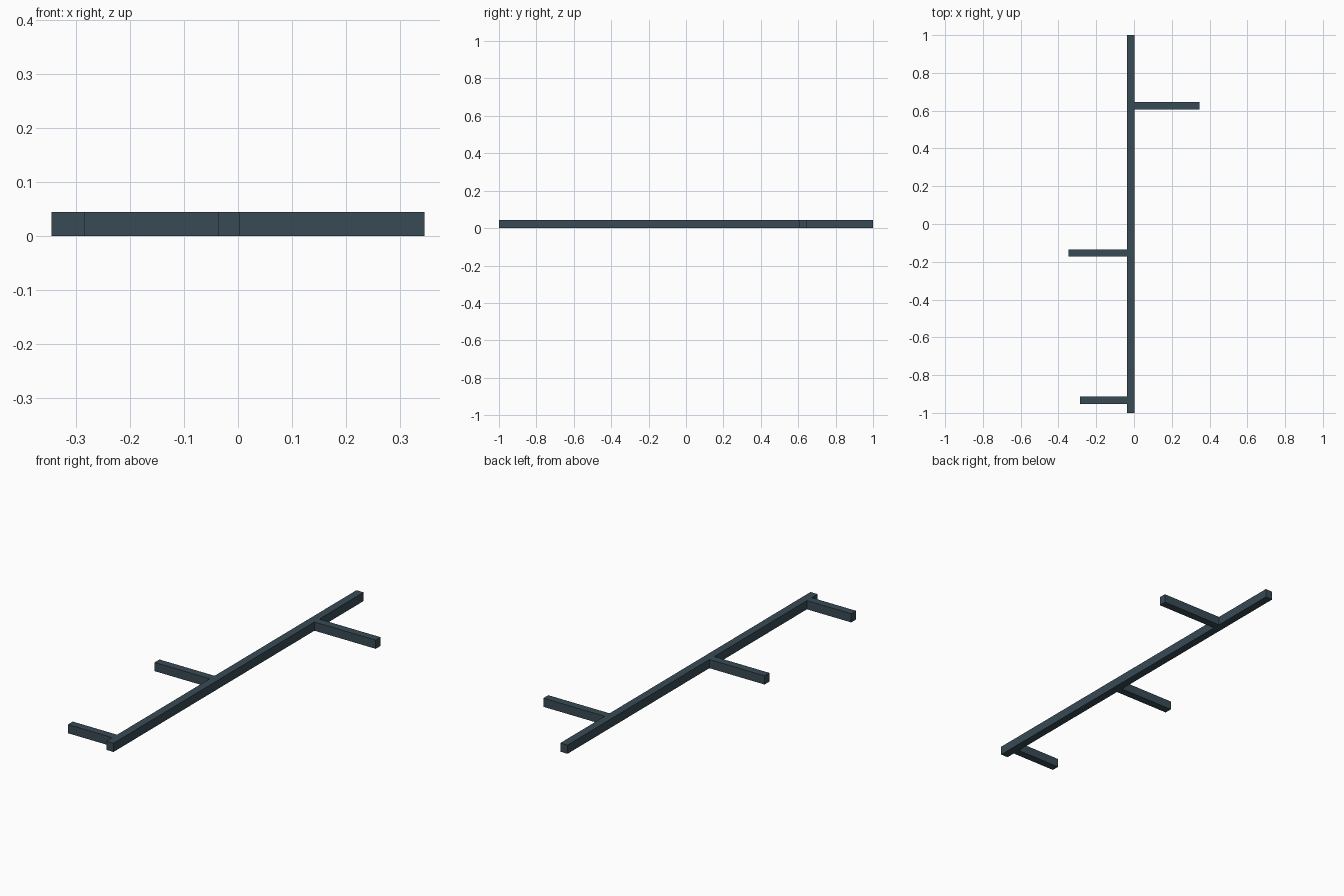
import bpy

if "Cube" in bpy.data.objects:
    bpy.data.objects.remove(bpy.data.objects["Cube"])

mat = bpy.data.materials.new("dark_slate")
mat.diffuse_color = (0.04, 0.07, 0.09, 1)
mat.use_nodes = True
mat.node_tree.nodes["Principled BSDF"].inputs["Base Color"].default_value = mat.diffuse_color

HEIGHT = 0.044


def bar(name, x0, x1, y0, y1):
    """Square-section bar lying on the floor, given by its plan extents."""
    bpy.ops.mesh.primitive_cube_add(
        size=1, location=((x0 + x1) / 2, (y0 + y1) / 2, HEIGHT / 2))
    ob = bpy.context.object
    ob.name = name
    ob.scale = (x1 - x0, y1 - y0, HEIGHT)
    bpy.ops.object.transform_apply(location=False, rotation=False, scale=True)
    ob.data.materials.append(mat)


# Long main beam, in two lengths butted together
LEFT, RIGHT = -0.037, 0.003
bar("main_beam_long", LEFT, RIGHT, -1.0, 0.568)
bar("main_beam_short", LEFT, RIGHT, 0.568, 1.0)

# Side arms
bar("right_arm", RIGHT, 0.346, 0.607, 0.646)
bar("left_middle_arm", -0.346, LEFT, -0.173, -0.134)
bar("left_front_arm", -0.285, LEFT, -0.953, -0.914)
